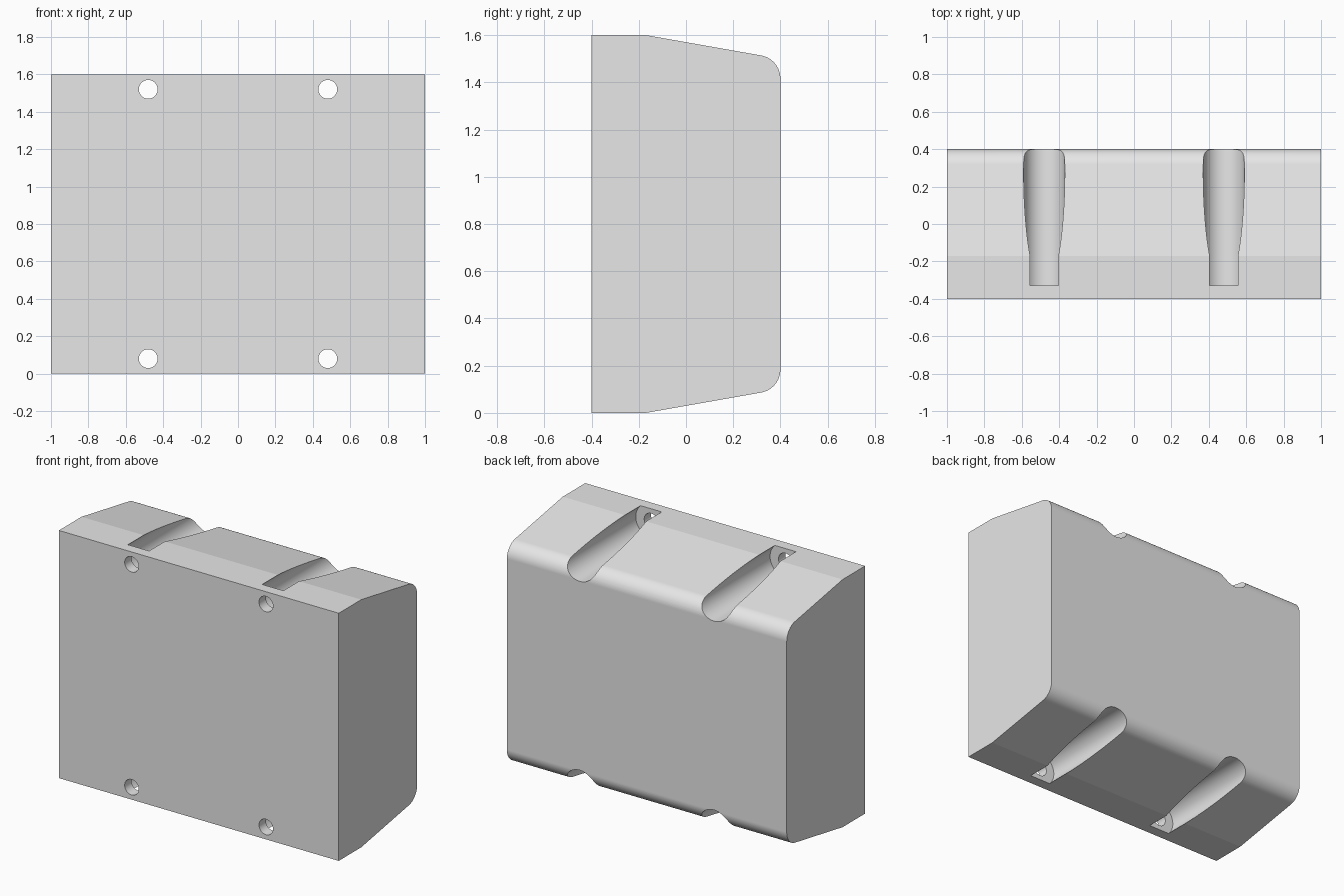
import bpy
import bmesh
import math

cube = bpy.data.objects.get("Cube")
if cube:
    bpy.data.objects.remove(cube, do_unlink=True)

HEIGHT, HALF_W, HALF_D = 1.6, 1.0, 0.4
TAPER_Y, TAPER = -0.17, math.radians(10)
FILLET = 0.1
HOLE_R, GROOVE_R, GROOVE_Y = 0.05, 0.11, -0.33

grey = bpy.data.materials.new("light grey")
grey.use_nodes = True
grey.diffuse_color = (0.8, 0.8, 0.8, 1)
grey.node_tree.nodes["Principled BSDF"].inputs["Base Color"].default_value = (0.8, 0.8, 0.8, 1)


def make_object(name, bm):
    bmesh.ops.recalc_face_normals(bm, faces=bm.faces)
    mesh = bpy.data.meshes.new(name)
    bm.to_mesh(mesh)
    bm.free()
    mesh.materials.append(grey)
    obj = bpy.data.objects.new(name, mesh)
    bpy.context.collection.objects.link(obj)
    return obj


# Block: side profile (y, z) with tapered, rounded back, extruded across x
corner_z = HEIGHT - (HALF_D - TAPER_Y) * math.tan(TAPER)
turn = math.pi / 2 - TAPER
centre_z = corner_z - FILLET * math.tan(turn / 2)
upper = [(-HALF_D, HEIGHT), (TAPER_Y, HEIGHT)]
for i in range(17):
    a = turn * (1 - i / 16)
    upper.append((HALF_D - FILLET + FILLET * math.cos(a), centre_z + FILLET * math.sin(a)))
profile = upper + [(y, HEIGHT - z) for y, z in reversed(upper)]

bm = bmesh.new()
side = bm.faces.new([bm.verts.new((-HALF_W, y, z)) for y, z in profile])
ext = bmesh.ops.extrude_face_region(bm, geom=[side], use_keep_orig=True)
moved = [v for v in ext["geom"] if isinstance(v, bmesh.types.BMVert)]
bmesh.ops.translate(bm, verts=moved, vec=(2 * HALF_W, 0, 0))
block = make_object("block", bm)

# Stepped cutters: narrow screw hole opening into a wide access groove
STEPS = [(-0.5, HOLE_R), (GROOVE_Y, HOLE_R), (GROOVE_Y, GROOVE_R), (0.5, GROOVE_R)]
SEGMENTS = 96
bm = bmesh.new()
for cx in (-0.48, 0.48):
    for cz in (0.08, HEIGHT - 0.08):
        rings = []
        for y, r in STEPS:
            angles = [2 * math.pi * (i + 0.5) / SEGMENTS for i in range(SEGMENTS)]
            rings.append([bm.verts.new((cx + r * math.cos(a), y, cz + r * math.sin(a)))
                          for a in angles])
        for r0, r1 in zip(rings, rings[1:]):
            for i in range(SEGMENTS):
                j = (i + 1) % SEGMENTS
                bm.faces.new((r0[i], r0[j], r1[j], r1[i]))
        bm.faces.new(rings[0])
        bm.faces.new(rings[-1])
cutter = make_object("screw_hole_cutters", bm)
cutter.hide_render = True

# Cut the holes and grooves
cut = block.modifiers.new("screw holes", 'BOOLEAN')
cut.operation = 'DIFFERENCE'
cut.solver = 'EXACT'
cut.object = cutter
bpy.ops.object.select_all(action='DESELECT')
block.select_set(True)
bpy.context.view_layer.objects.active = block
bpy.ops.object.modifier_apply(modifier=cut.name)
bpy.data.objects.remove(cutter, do_unlink=True)

# Smooth curved areas, keep creases crisp and flats flat
bpy.ops.object.shade_smooth_by_angle(angle=math.radians(8))
weighted = block.modifiers.new("weighted normals", 'WEIGHTED_NORMAL')
weighted.keep_sharp = True
